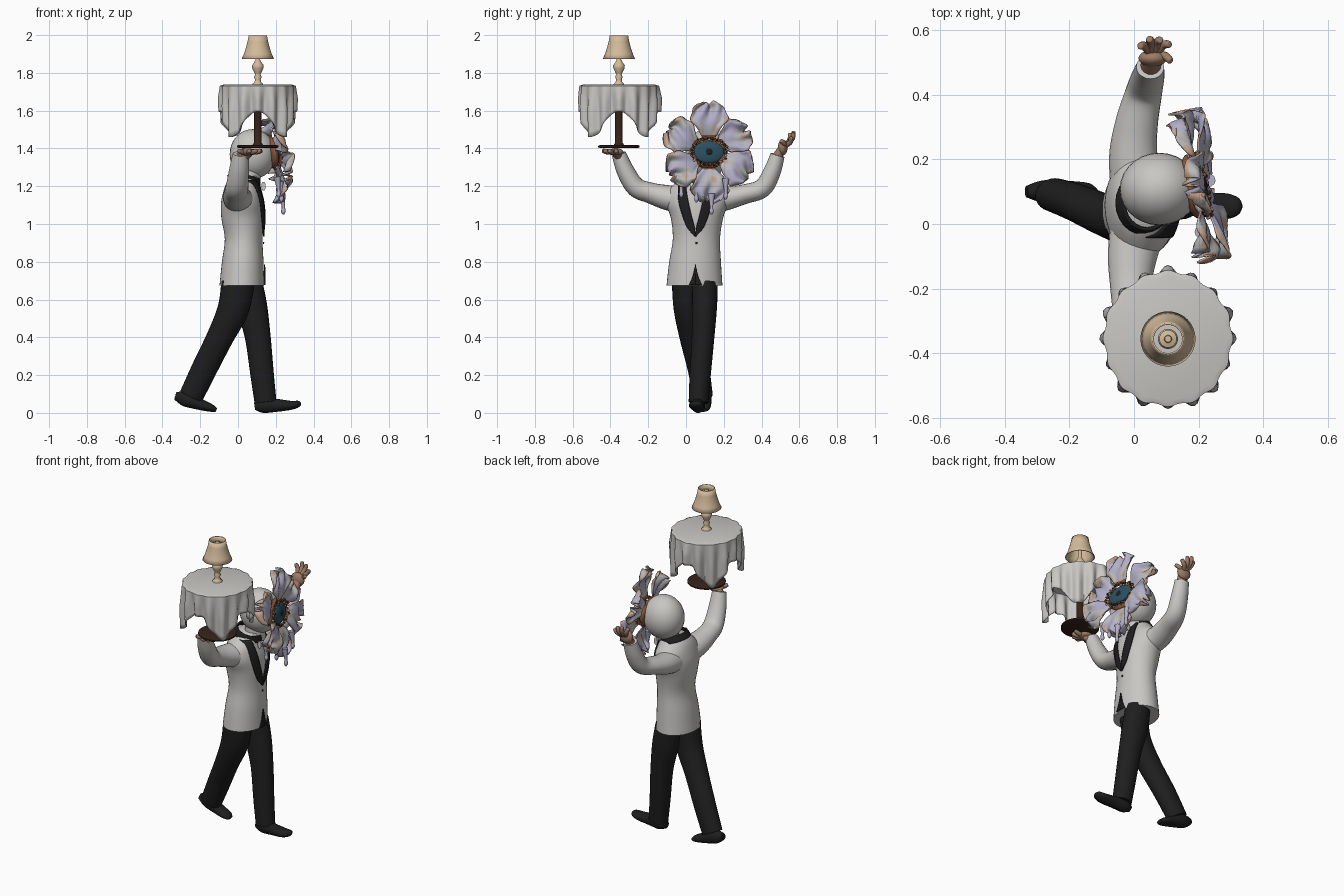
import bpy, bmesh, math, random
from mathutils import Vector, Matrix

random.seed(4)
cube = bpy.data.objects.get("Cube")
if cube:
    bpy.data.objects.remove(cube, do_unlink=True)


def material(name, *rgb):
    m = bpy.data.materials.new(name)
    m.use_nodes = True
    m.diffuse_color = (*rgb, 1)
    bsdf = next(n for n in m.node_tree.nodes if n.type == 'BSDF_PRINCIPLED')
    bsdf.inputs["Base Color"].default_value = (*rgb, 1)
    return m


WHITE = material("off_white_cloth", .58, .57, .55)
BLACK = material("black_cloth", .013, .013, .014)
SKIN = material("skin", .34, .2, .135)
WOOD = material("dark_wood", .036, .016, .01)
TAN = material("lamp_tan", .66, .5, .33)
LILAC = material("petal_lilac", .45, .43, .58)
PALE = material("petal_grey", .5, .49, .5)
PEACH = material("petal_peach", .55, .36, .26)
TEAL = material("eye_teal", .025, .08, .12)
RUST = material("rust", .26, .1, .045)


def finish(bm, name, mats, angle=50, matrix=None, thick=0):
    bmesh.ops.recalc_face_normals(bm, faces=bm.faces[:])
    me = bpy.data.meshes.new(name)
    bm.to_mesh(me)
    bm.free()
    for m in mats if isinstance(mats, (list, tuple)) else [mats]:
        me.materials.append(m)
    me.shade_smooth()
    me.set_sharp_from_angle(angle=math.radians(angle))
    ob = bpy.data.objects.new(name, me)
    bpy.context.collection.objects.link(ob)
    if matrix:
        ob.matrix_world = matrix
    if thick:
        mod = ob.modifiers.new("thickness", 'SOLIDIFY')
        mod.thickness = thick
        mod.offset = 0
    return ob


def spline(rows, n=5):
    """Catmull-Rom through rows of any width."""
    out = []
    for i in range(len(rows) - 1):
        a, b, c, d = (rows[max(0, min(len(rows) - 1, i + k))] for k in (-1, 0, 1, 2))
        for j in range(n):
            t = j / n
            out.append(tuple(q + t / 2 * (r - p + t * (2*p - 5*q + 4*r - s + t * (3*(q - r) + s - p)))
                             for p, q, r, s in zip(a, b, c, d)))
    return out + [tuple(rows[-1])]


def bridge(bm, rings, closed=True):
    for a, b in zip(rings, rings[1:]):
        for i in range(len(a) if closed else len(a) - 1):
            j = (i + 1) % len(a)
            bm.faces.new((a[i], a[j], b[j], b[i]))


def tube(name, rows, mat, ref=(1, 0, 0), axis=None, seg=24, caps=True, smooth=5, **kw):
    """Sweep ellipses along rows of x, y, z, radius on ref, other radius."""
    rows = spline(rows, smooth) if smooth else rows
    bm, rings = bmesh.new(), []
    for i, row in enumerate(rows):
        before, after = rows[max(0, i - 1)], rows[min(len(rows) - 1, i + 1)]
        t = Vector(axis) if axis else (Vector(after[:3]) - Vector(before[:3])).normalized()
        side = Vector(ref)
        side = (side - t * side.dot(t)).normalized()
        up = t.cross(side)
        ring = []
        for k in range(seg):
            a = math.tau * k / seg
            ring.append(bm.verts.new(Vector(row[:3]) + side * math.cos(a) * row[3] + up * math.sin(a) * row[-1]))
        rings.append(ring)
    bridge(bm, rings)
    if caps:
        bm.faces.new(rings[0])
        bm.faces.new(rings[-1])
    return finish(bm, name, mat, **kw)


def lathe(name, x, y, profile, mat, **kw):
    return tube(name, [(x, y, z, r, r) for r, z in profile], mat, axis=(0, 0, 1), smooth=0, **kw)


def ball(name, loc, size, mat, matrix=None):
    bm = bmesh.new()
    bmesh.ops.create_uvsphere(bm, u_segments=28, v_segments=18, radius=1,
                              matrix=Matrix.Translation(loc) @ Matrix.Diagonal((*size, 1)))
    return finish(bm, name, mat, matrix=matrix)


# Jacket body
torso = [(.02, .045, .675, .118, .148), (.025, .048, .8, .11, .137), (.03, .055, .92, .1, .125),
         (.025, .058, 1.03, .113, .138), (.022, .058, 1.11, .112, .165), (.022, .06, 1.17, .1, .158),
         (.025, .062, 1.22, .085, .115), (.035, .07, 1.255, .068, .075)]
tube("jacket_body", torso, WHITE, axis=(0, 0, 1), seg=40)
torso_rows = spline(torso, 20)


def front_x(y, z):
    x, cy, _, rx, ry = min(torso_rows, key=lambda r: abs(r[2] - z))
    return x + rx * math.sqrt(max(0, 1 - ((y - cy) / ry) ** 2)) + .005


def front_plate(name, rows, mat):
    """Plates on the chest, mirrored, from rows of z, inner and outer offset."""
    for s, label in ((-1, "right"), (1, "left")):
        bm, lines = bmesh.new(), []
        for z, a, b in spline(rows, 4):
            ys = [.05 + s * (a + (b - a) * k / 5) for k in range(6)]
            lines.append([bm.verts.new((front_x(y, z), y, z)) for y in ys])
        bridge(bm, lines, False)
        finish(bm, f"{label}_{name}", mat, thick=.007)


front_plate("lapel", [(.935, 0, .004), (.98, .004, .042), (1.05, .022, .07), (1.13, .04, .09), (1.23, .055, .09)], BLACK)
front_plate("jacket_notch", [(.677, 0, .034), (.72, 0, .016), (.785, 0, .001)], BLACK)
collar = tube("collar", [(0, 0, -.02, .088, .094), (0, 0, .018, .074, .08)], BLACK, axis=(0, 0, 1), caps=False, thick=.01)
collar.matrix_world = Matrix.Translation((.036, .065, 1.245)) @ Matrix.Rotation(.3, 4, 'Y')
ball("jacket_button", (front_x(.055, .9), .055, .9), (.004, .006, .006), BLACK)
for s in (-1, 1):
    tube("bow_tie", [(.135, .065, 1.2, .008, .01), (.135, .065 + s * .045, 1.2, .012, .024)], WHITE, smooth=2, seg=12)

# Neck and head
lathe("neck", .06, .085, [(.06, 1.2), (.058, 1.3)], WHITE)
ball("head", (.078, .108, 1.37), (.122, .112, .132), WHITE)

# Sleeves
tube("right_sleeve", [(.015, .01, 1.12, .088, .075), (-.005, -.1, 1.14, .076, .066), (-.01, -.19, 1.165, .064, .055),
                      (-.005, -.265, 1.195, .06, .052), (.005, -.32, 1.28, .053, .047), (.015, -.355, 1.37, .043, .038)], WHITE)
tube("left_sleeve", [(.015, .11, 1.12, .088, .075), (-.002, .21, 1.135, .075, .063), (.008, .31, 1.158, .066, .052),
                     (.03, .405, 1.19, .057, .05), (.043, .455, 1.275, .051, .046), (.05, .485, 1.365, .043, .038)], WHITE)


# Hands
def hand(side, wrist, palm, size, tips, lift):
    ball(f"{side}_palm", palm, size, SKIN)
    tube(f"{side}_wrist", [(*wrist, .031, .028), (*palm, .034, .022)], SKIN, seg=14)
    for tip in tips:
        p, q = Vector(palm), Vector(tip)
        mid = p.lerp(q, .62) + Vector(lift)
        tube(f"{side}_finger", [(*p, .013, .013), (*mid, .0135, .0135), (*q, .011, .011),
                                (*(q + (q - mid) * .15), .005, .005)], SKIN, ref=(1, .2, .1), seg=10, smooth=4)


hand("right", (.015, -.35, 1.35), (.05, -.372, 1.381), (.046, .042, .02),
     [(.125, -.37, 1.388), (.118, -.405, 1.388), (.095, -.43, 1.388), (.06, -.44, 1.389), (.005, -.42, 1.388)], (0, 0, -.005))
hand("left", (.05, .48, 1.35), (.058, .512, 1.405), (.044, .026, .042),
     [(.02, .55, 1.475), (.048, .57, 1.486), (.08, .568, 1.478), (.108, .555, 1.455), (.112, .505, 1.44)], (0, .013, -.004))

# Trousers and shoes
Y = (0, 1, 0)
tube("left_trouser_leg", [(.055, .1, .69, .068, .074), (.075, .098, .56, .066, .08), (.105, .09, .4, .06, .068),
                          (.128, .075, .2, .056, .062), (.146, .066, .055, .052, .058)], BLACK, ref=Y)
tube("right_trouser_leg", [(.0, .0, .69, .075, .088), (-.025, .005, .55, .07, .083), (-.095, .03, .4, .064, .071),
                           (-.175, .065, .24, .058, .068), (-.247, .09, .09, .052, .064)], BLACK, ref=Y)
tube("left_shoe", [(.088, .065, .035, .02, .02), (.13, .065, .04, .036, .04), (.2, .06, .04, .036, .035),
                   (.28, .055, .04, .04, .024), (.32, .055, .048, .028, .017), (.333, .055, .052, .008, .006)], BLACK, ref=Y)
tube("right_shoe", [(-.332, .1, .09, .018, .02), (-.28, .1, .075, .035, .04), (-.2, .095, .045, .038, .03),
                    (-.14, .09, .025, .036, .02), (-.115, .09, .015, .02, .01)], BLACK, ref=Y)

# Pedestal table
TX, TY = .105, -.355
lathe("table_base", TX, TY, [(.1, 1.402), (.11, 1.406), (.11, 1.414), (.1, 1.419)], WOOD, seg=40)
lathe("table_column", TX, TY, [(.03, 1.415), (.02, 1.43), (.02, 1.7), (.03, 1.715)], WOOD)

# Tablecloth: round top, square cloth falling to four corners, pleated
bm, rings, N = bmesh.new(), [], 128
for j in range(-1, 10):
    ring = []
    for i in range(N):
        a = math.tau * i / N
        f = max(0, j) / 9
        pleat = math.cos(16 * a) + .4 * math.sin(5 * a)
        r = .182 if j < 0 else .194 + (.006 + .014 * pleat) * min(1, .25 + 1.5 * f) - .008 * f
        drop = .135 + .135 * abs(math.sin(2 * a)) ** 2.4
        z = 1.735 if j < 0 else 1.73 - f * drop
        ring.append(bm.verts.new((TX + r * math.cos(a), TY + 1.05 * r * math.sin(a), z)))
    rings.append(ring)
bridge(bm, rings)
bm.faces.new(rings[0])
finish(bm, "tablecloth", WHITE, thick=.005)

# Table lamp
lathe("lamp_base", TX, TY, [(.028, 1.735), (.028, 1.742), (.018, 1.75), (.015, 1.765), (.02, 1.78), (.014, 1.79),
                            (.018, 1.8), (.03, 1.825), (.031, 1.84), (.02, 1.855), (.012, 1.87), (.012, 1.94)], TAN, angle=70)
lathe("lamp_shade", TX, TY, [(.083, 1.874), (.071, 1.9), (.06, 1.935), (.052, 1.965), (.046, 1.998)], TAN, seg=32, caps=False, thick=.005)
lathe("lamp_finial", TX, TY, [(.027, 1.94), (.027, 1.975), (.012, 1.98), (.01, 1.992)], TAN)

# Flower frame: local z faces outwards, local y up
n = Vector((.97, .18, .12)).normalized()
fx = Vector((0, 0, 1)).cross(n).normalized()
F = Matrix((fx, n.cross(fx), n)).transposed().to_4x4()
F.translation = (.2, .12, 1.38)

# Ruffled petals
U, V = 18, 18
for k in range(6):
    ang = math.radians(90 + 60 * k)
    length = .195 if k % 3 == 0 else .18
    bm, rows = bmesh.new(), []
    for i in range(U + 1):
        u = i / U
        width = .03 + .07 * math.sin(min(1, u / .65) * math.pi / 2) ** 1.4
        if u > .6:
            width *= math.sqrt(max(.05, 1 - ((u - .6) / .42) ** 2))
        row = []
        for j in range(V + 1):
            v = 2 * j / V - 1
            edge = max(abs(v), u) ** 2
            r = .07 + u * length - .014 * u * math.exp(-9 * v * v) + .006 * u * math.sin(6 * v + k)
            w = v * width * (1 + .07 * math.sin(16 * u + k))
            h = (.014 * (-1) ** k - .01 + .03 * math.sin(math.pi * u) + .028 * u * edge * math.sin(8 * v + 7 * u + 2 * k)
                 + .014 * u * abs(v))
            c, s = math.cos(ang), math.sin(ang)
            row.append(bm.verts.new((r * c - w * s, r * s + w * c, h)))
        rows.append(row)
    bridge(bm, rows, False)
    for idx, f in enumerate(bm.faces):
        i, j = divmod(idx, V)
        patch = math.sin(.4 * i + 1.7 * k) + math.sin(.45 * j + k)
        f.material_index = 1 if patch > .1 else 0
        if (j in (0, V - 1) or i == U - 1) and math.sin(.9 * i + .7 * j + k) > -.2 or patch > 1.75:
            f.material_index = 2
        if i < 2:
            f.material_index = 3
    finish(bm, "petal", [LILAC, PALE, PEACH, RUST], 80, F, .006)

# Drips hanging from the lower petals
for x, y, z in ((.215, -.025, 1.14), (.23, .055, 1.115), (.24, .135, 1.05), (.235, .21, 1.13)):
    tube("petal_drip", [(x - .008, y, z + .11, .02, .02), (x, y, z + .045, .009, .009), (x, y, z + .016, .012, .012),
                        (x, y, z, .004, .004)], LILAC, seg=10)

# Eye in the flower centre
ball("flower_heart", (0, 0, -.02), (.1, .085, .03), RUST, F)
ball("eye_iris", (0, 0, .004), (.082, .06, .018), TEAL, F)
ball("eye_pupil", (0, .0, .018), (.02, .02, .008), BLACK, F)
bm = bmesh.new()
for i in range(90):
    a = math.tau * i / 90
    q = random.uniform(.93, 1.12)
    loc = Matrix.Translation((.092 * q * math.cos(a), .071 * q * math.sin(a), random.uniform(.004, .02)))
    made = bmesh.ops.create_icosphere(bm, subdivisions=1, radius=random.uniform(.005, .009), matrix=loc)
    for f in {f for v in made["verts"] for f in v.link_faces}:
        f.material_index = (0, 0, 1, 2)[i % 4]
finish(bm, "stamens", [RUST, PEACH, WOOD], matrix=F)
